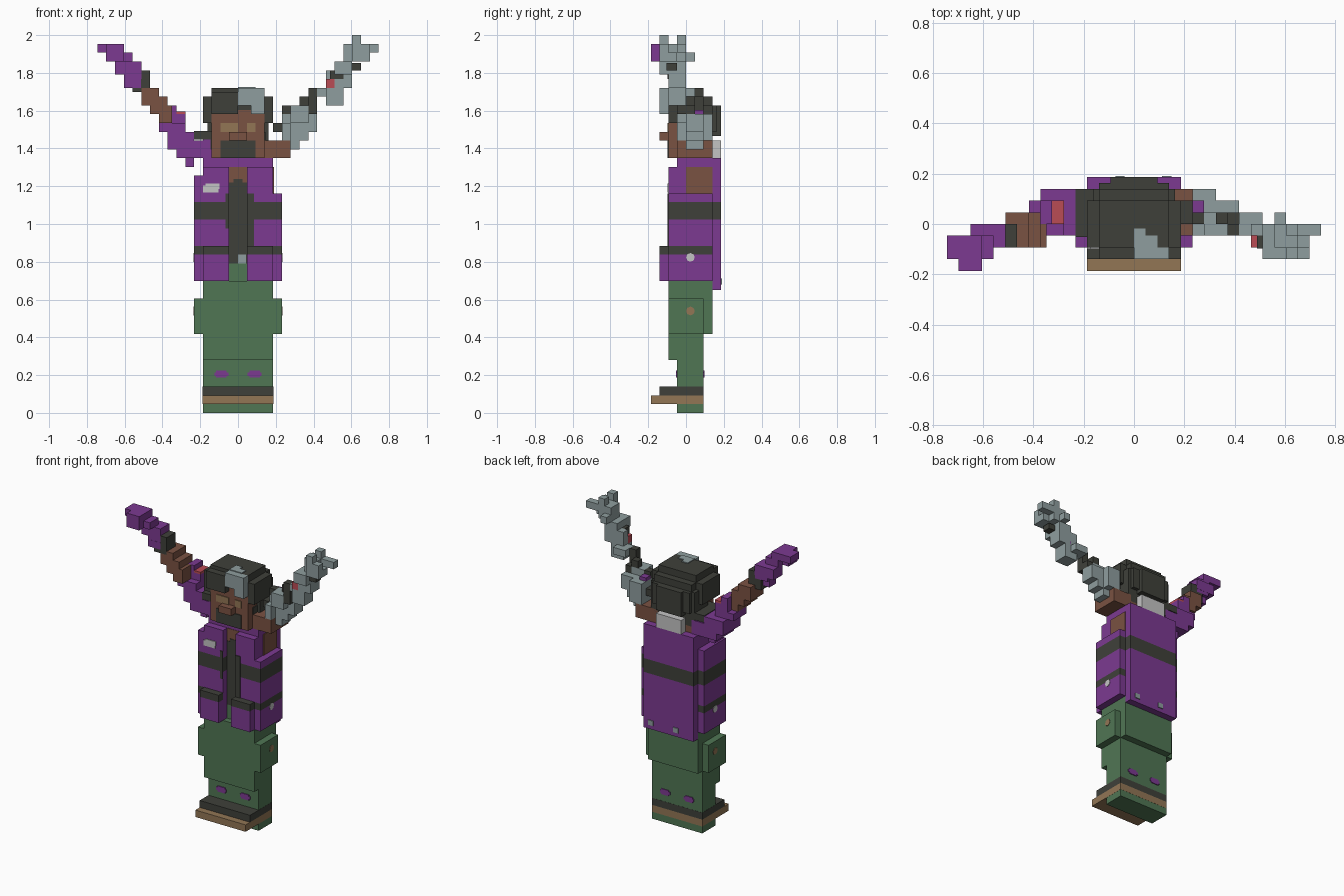
import bpy, bmesh, math
from mathutils import Vector

if "Cube" in bpy.data.objects:
    bpy.data.objects.remove(bpy.data.objects["Cube"])

V = 2 / 43          # size of one block
T = 0.12            # thickness of painted plates, in blocks


def material(name, rgb):
    lin = [((c / 255 + 0.055) / 1.055) ** 2.4 for c in rgb] + [1]
    m = bpy.data.materials.new(name)
    m.diffuse_color = lin
    m.use_nodes = True
    bsdf = m.node_tree.nodes["Principled BSDF"]
    bsdf.inputs["Base Color"].default_value = lin
    bsdf.inputs["Roughness"].default_value = 0.9
    return m


PURPLE = material("purple cloth", (124, 58, 145))
GREEN = material("green cloth", (80, 118, 84))
DARK = material("charcoal", (63, 64, 58))
SKIN = material("brown skin", (122, 82, 66))
GREY = material("blue grey", (143, 158, 159))
TAN = material("tan", (146, 118, 85))
LIGHT = material("light grey", (196, 196, 196))
RED = material("red", (186, 76, 85))


def blocks(name, mats, boxes, cuts=(), rule=None):
    """Boxes (x0, x1, y0, y1, z0, z1) in block units, cut at heights and coloured by rule."""
    bm = bmesh.new()
    for x0, x1, y0, y1, z0, z1 in boxes:
        verts = bmesh.ops.create_cube(bm, size=1)["verts"]
        for v in verts:
            v.co = Vector((x1 if v.co.x > 0 else x0,
                           y1 if v.co.y > 0 else y0,
                           z1 if v.co.z > 0 else z0)) * V
    for z in cuts:
        bmesh.ops.bisect_plane(bm, geom=bm.verts[:] + bm.edges[:] + bm.faces[:],
                               plane_co=(0, 0, z * V), plane_no=(0, 0, 1))
    if rule:
        for f in bm.faces:
            f.material_index = rule(f.calc_center_median() / V)
    return finish(name, mats, bm)


def finish(name, mats, bm):
    me = bpy.data.meshes.new(name)
    bm.to_mesh(me)
    bm.free()
    for m in mats if isinstance(mats, (list, tuple)) else [mats]:
        me.materials.append(m)
    ob = bpy.data.objects.new(name, me)
    bpy.context.collection.objects.link(ob)
    return ob


def button(name, mat, x, y, z, r=0.5):
    """Small flat disc on a side face."""
    bm = bmesh.new()
    bmesh.ops.create_cone(bm, cap_ends=True, segments=8, radius1=r * V, radius2=r * V, depth=T * V)
    ob = finish(name, mat, bm)
    ob.rotation_euler = (0, math.pi / 2, 0)
    ob.location = Vector((x, y, z)) * V


# Legs, trousers and shoes
blocks("trousers", GREEN, [(-4, 4, -1, 2, 0, 6), (-4, 4, -2, 2, 6, 9), (-4, 4, -2, 3, 9, 15)])
blocks("shoe_sole", TAN, [(-4.02, 4.02, -4, 2.02, 1, 2)])
blocks("shoe_upper", DARK, [(-4.02, 4.02, -3, 2.02, 2, 3)])
for side, s in (("left", 1), ("right", -1)):
    blocks(side + "_thigh_pocket", GREEN, [(min(4 * s, 5 * s), max(4 * s, 5 * s), -2, 2, 9, 13)])
    button(side + "_thigh_button", TAN, 5 * s, 0.5, 11.6)
    for where, y in (("front", -1), ("back", 2)):
        a, b = sorted((1.1 * s, 2.7 * s))
        blocks(f"{side}_{where}_shin_patch", PURPLE,
               [(a, b, y - T, y + T, 4.2, 4.6), (a + .2, b - .2, y - T, y + T, 4, 4.2),
                (a + .2, b - .2, y - T, y + T, 4.6, 4.8)])


# Jacket with a dark band round the chest
def band(c):
    return int(22 < c.z < 24)


def band_and_flap(c):
    return int(22 < c.z < 24 or 18 < c.z < 19)


cloth = [PURPLE, DARK]
blocks("jacket_body", cloth, [(-4, 4, -1, 3, 15, 29), (-4, 4, 3, 4, 14, 29),
                              (-4, -1, -2, -1, 15, 28), (1, 4, -2, -1, 15, 28)], (22, 24), band)
blocks("jacket_sides", cloth, [(-5, -4, -2, 3, 15, 27), (4, 5, -2, 3, 15, 25)],
       (18, 19, 22, 24), band_and_flap)
blocks("jacket_pockets", cloth, [(-4, -1, -3, -2, 15, 19), (1, 4, -3, -2, 15, 19)],
       (18,), lambda c: int(c.z > 18))
for side, s in (("left", 1), ("right", -1)):
    button(side + "_pocket_button", LIGHT, 5 * s, 0.5, 17.7)
blocks("shirt", DARK, [(-1, 1, -1 - T, -1, 17, 26.2), (-.5, .5, -1 - T, -1, 26.2, 26.6)])
blocks("shirt_edge", DARK, [(1, 1.8, -2 - T, -2, 19, 25), (-1.4, -1, -2 - T, -2, 21, 25)])
blocks("chest_skin", SKIN, [(-1, 1, -1 - T / 2, -1, 26.2, 28)])
blocks("trouser_fly", GREEN, [(-1, 1, -1 - T, -1, 15, 17)])
blocks("buckle", GREY, [(0, .9, -1 - 1.6 * T, -1, 17, 18)])
blocks("chest_badge", LIGHT, [(-4, -2.2, -2 - T, -2, 25.1, 25.9), (-3.7, -2.1, -2 - T, -2, 25.5, 26.1)])
blocks("sleeve_opening", SKIN, [(4, 4 + T, 0, 3, 25, 28)])
blocks("hem_marks", GREY, [(2.4, 3.2, 4, 4 + T, 14.6, 15.3), (-1.6, -.8, 4, 4 + T, 14.6, 15.3)])
blocks("back_collar", LIGHT, [(-2, 2, 3, 4, 29, 31)])

# Head
blocks("head", SKIN, [(-3, 3, -2, 2.9, 29, 34.5), (-1, 1, -3, -2, 31, 32)])
blocks("beard", DARK, [(-2, 2, -2 - T, -2, 29, 31), (-3 - T, -3, -1, 1, 30, 32), (3, 3 + T, -1, 1, 31, 32)])
blocks("eyes", TAN, [(-2, 0, -2 - T, -2, 32, 33), (1, 2, -2 - T, -2, 32, 33)])
blocks("hair", DARK, [(-4, 4, -1, 2, 33, 36), (-3, 3, -2, 3, 34, 36), (-3, 3, -2, 2, 36, 37),
                      (-3.5, 3.5, 0, 3, 31, 35), (-3, 3, 3, 3.5, 32, 35), (-2, 2, 3, 4, 31.5, 35),
                      (-3, 3, 1, 3, 30, 32), (-4, -3, -2, -1, 33, 36), (3, 4, -2, -1, 33, 36),
                      (-3, 0, -3, -2, 34, 36.5)])
blocks("hair_streak", GREY, [(0, 3, -3, -2, 35, 37), (1.5, 3, -3, -2, 34, 35),
                             (0, 2, -2, -1, 37, 37 + T), (0, 1, -1, -.4, 37, 37 + T)])

# Right arm, raised, sleeve to hand
blocks("right_sleeve", PURPLE, [(-7, -3, -1, 3, 29, 31), (-6, -5, 0, 2, 28, 29), (-4, -2, -1, 2, 29, 32),
                                (-8, -5, -1, 3, 30, 32), (-9, -6, -1, 2, 32, 33),
                                (-8, -6, 0, 2, 33, 34), (-8, -7, 0, 2, 34, 35)])
blocks("right_shoulder_patch", DARK, [(-5, -2.5, -1.1, 3, 31.1, 32.1)])
blocks("right_sleeve_mark", RED, [(-7, -6, 0, 2, 34, 34.3)])
blocks("right_forearm", SKIN, [(-9, -7.5, -2, 1, 33, 35), (-10, -8, -2, 1, 34, 36),
                               (-11, -9, -2, 1, 35, 37)])
blocks("right_wrist", DARK, [(-11, -10, -2, 0, 36.5, 39), (-12, -10, -2, 0, 36.5, 38)])
blocks("right_glove", PURPLE, [(-13, -11, -2, 0, 38, 39), (-14, -11, -2.02, .02, 38.5, 40),
                               (-13, -11.02, -2.02, -.5, 37, 38), (-15, -13, -4, -2, 40, 41),
                               (-14, -12, -3, -1, 40, 41), (-16, -13, -3, -1, 41, 42),
                               (-15, -13, -4, -2, 41, 42)])

# Left arm, raised, made of loose blocks
blocks("left_shoulder", SKIN, [(2, 6, -1, 3, 29, 31)])
blocks("left_upper_arm", GREY, [(6, 7, 0, 2, 30, 31), (5, 8, 0, 2, 31, 32), (5, 7, 1, 3, 31, 34),
                                (5, 9, 0, 2, 32, 34), (6, 8, -1, 1, 33, 35),
                                (5, 6, -1, 0, 31, 33)])
blocks("left_arm_gaps", DARK, [(4, 5, 0, 2, 32, 33), (5, 6, 0, 1, 34, 35), (8, 9, -1, 1, 34, 35),
                               (8, 9, -1, 0, 35, 37), (7, 8, 0, 1, 35, 36),
                               (10.5, 12, -2.1, -1, 38, 39), (12, 14, -2.2, -1, 39, 39.8)])
blocks("left_arm_patch", PURPLE, [(5, 6, 1, 2, 34, 34.5), (11, 12, -1, 0, 37, 37.6)])
blocks("left_forearm", GREY, [(9, 11, -1, 1, 36, 37), (10, 12, -2, 0, 35, 37), (10, 12, -1, 0, 37, 39),
                              (11, 13, -2, 0, 37, 38)])
blocks("left_forearm_mark", RED, [(10, 11, -2, -1, 37, 38)])
blocks("left_hand", GREY, [(11, 13, -2, 0, 38, 40), (11, 13, -3, -2, 38.5, 40), (12, 14, -2, 0, 40, 42),
                           (12, 13, 0, 1, 40, 41), (13, 15, -3, -2, 40, 42), (14, 16, -1, 0, 41, 42),
                           (14, 15, -2, -1, 40, 41), (13, 14, -1, 0, 42, 43), (13, 14, -3, -2, 42, 43)])
